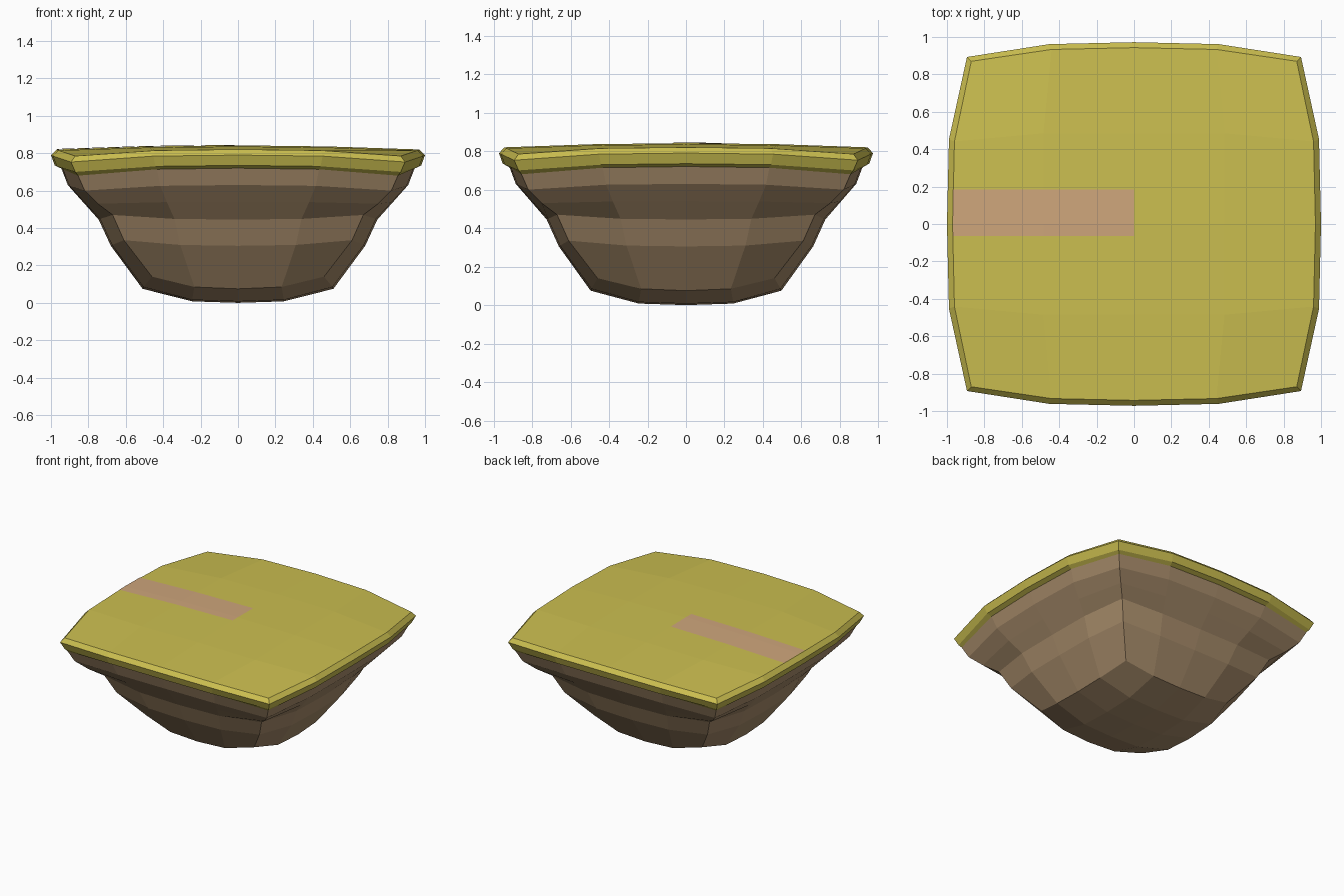
import bpy, bmesh, math

if "Cube" in bpy.data.objects:
    bpy.data.objects.remove(bpy.data.objects["Cube"])


def material(name, rgb):
    m = bpy.data.materials.new(name)
    m.diffuse_color = (*rgb, 1)
    m.use_nodes = True
    m.node_tree.nodes["Principled BSDF"].inputs["Base Color"].default_value = m.diffuse_color
    return m


def ring_point(i, j, mid, corner, z_mid, z_corner):
    """Point of a bulging square ring; i, j run -2..2 with one of them at +-2."""
    k = min(abs(i), abs(j))
    bulge = {0: mid, 1: mid - 0.1 * (mid - corner), 2: corner}[k]
    z = z_mid + (z_corner - z_mid) * {0: 0, 1: 0.15, 2: 1}[k]
    x = math.copysign(bulge, i) if abs(i) == 2 else i * corner * 0.507
    y = math.copysign(bulge, j) if abs(j) == 2 else j * corner * 0.507
    if abs(j) == 2 and k < 2:
        y *= 0.972
    return x, y, z


# 16 grid positions around the square, counter-clockwise
LOOP = ([(i, -2) for i in range(-2, 2)] + [(2, j) for j in range(-2, 2)]
        + [(i, 2) for i in range(2, -2, -1)] + [(-2, j) for j in range(2, -2, -1)])


def shell(name, rings, mat, cap_xy, cap_z, cap_last):
    """Loft the rings (bottom to top) and close one end with a 4 x 4 grid."""
    bm = bmesh.new()
    loops = [[bm.verts.new(ring_point(i, j, *r)) for i, j in LOOP] for r in rings]
    for a, b in zip(loops, loops[1:]):
        for n in range(16):
            m = (n + 1) % 16
            bm.faces.new((a[n], a[m], b[m], b[n]))
    grid = dict(zip(LOOP, loops[-1 if cap_last else 0]))
    for i in (-1, 0, 1):
        for j in (-1, 0, 1):
            grid[i, j] = bm.verts.new((i * cap_xy, j * cap_xy, cap_z(i, j)))
    for i in range(-2, 2):
        for j in range(-2, 2):
            f = [grid[i, j], grid[i + 1, j], grid[i + 1, j + 1], grid[i, j + 1]]
            bm.faces.new(f if cap_last else f[::-1])
    me = bpy.data.meshes.new(name)
    bm.to_mesh(me)
    bm.free()
    me.materials.append(mat)
    ob = bpy.data.objects.new(name, me)
    bpy.context.collection.objects.link(ob)
    return ob


grass = material("grass", (0.60, 0.52, 0.08))
rock = material("rock", (0.40, 0.27, 0.15))
dirt = material("dirt", (0.62, 0.38, 0.20))

# rock underside: (side distance, corner distance, side z, corner z)
shell("rock_base", [
    (0.51, 0.46, 0.075, 0.14),
    (0.68, 0.61, 0.305, 0.335),
    (0.745, 0.67, 0.445, 0.47),
    (0.83, 0.75, 0.54, 0.53),
    (0.91, 0.82, 0.63, 0.60),
    (0.945, 0.855, 0.72, 0.68),
], rock, 0.245, lambda i, j: 0.012 * (abs(i) + abs(j)) / 1.5, False)

# grass slab with bevelled rim and gently domed top
shell("grass_top", [
    (0.945, 0.855, 0.72, 0.68),
    (0.98, 0.87, 0.735, 0.70),
    (1.00, 0.893, 0.79, 0.753),
    (0.97, 0.87, 0.82, 0.785),
], grass, 0.485, lambda i, j: 0.842 - 0.006 * (abs(i) + abs(j)), True)

# dirt path draped from the left edge to the middle
xs = [(-0.967, 0.823), (-0.485, 0.839), (0.0, 0.845)]
verts = [(x, y, z - abs(y) * 0.012) for x, z in xs for y in (-0.065, 0.0, 0.185)]
faces = [(a, a + 3, a + 4, a + 1) for a in (0, 1, 3, 4)]
me = bpy.data.meshes.new("dirt_path")
me.from_pydata(verts, [], faces)
me.materials.append(dirt)
bpy.context.collection.objects.link(bpy.data.objects.new("dirt_path", me))
